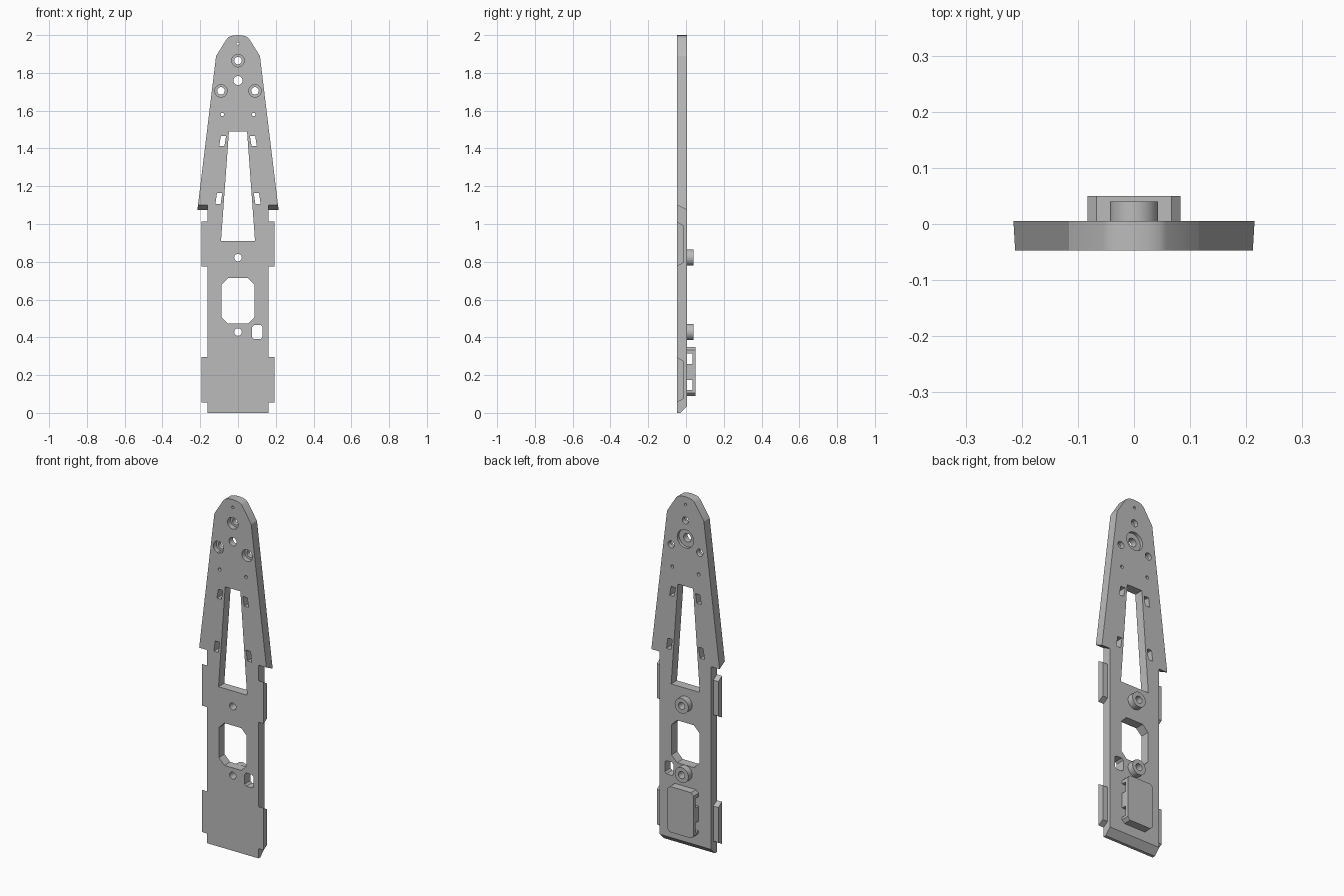
import bpy, bmesh, math

if "Cube" in bpy.data.objects:
    bpy.data.objects.remove(bpy.data.objects["Cube"], do_unlink=True)

FRONT, BACK = -0.047, 0.005
grey = bpy.data.materials.new("plain grey")
grey.use_nodes = True
grey.diffuse_color = (0.5, 0.5, 0.5, 1)
grey.node_tree.nodes["Principled BSDF"].inputs["Base Color"].default_value = (0.5, 0.5, 0.5, 1)


def loft(name, loops):
    """Solid through outlines [(y, [(x, z), ...]), ...] with equal point counts."""
    bm = bmesh.new()
    rings = [[bm.verts.new((x, y, z)) for x, z in pts] for y, pts in loops]
    n = len(rings[0])
    for a, b in zip(rings, rings[1:]):
        for i in range(n):
            j = (i + 1) % n
            bm.faces.new((a[i], a[j], b[j], b[i]))
    bm.faces.new(rings[0])
    bm.faces.new(rings[-1])
    bmesh.ops.recalc_face_normals(bm, faces=bm.faces)
    me = bpy.data.meshes.new(name)
    bm.to_mesh(me)
    bm.free()
    me.materials.append(grey)
    ob = bpy.data.objects.new(name, me)
    bpy.context.scene.collection.objects.link(ob)
    return ob


def prism(name, pts, y0, y1):
    return loft(name, [(y0, pts), (y1, pts)])


def circle(x, z, r, n=32):
    return [(x + r * math.cos(math.tau * i / n), z + r * math.sin(math.tau * i / n)) for i in range(n)]


def mirrored(half):
    """Close a right-hand half outline across x = 0."""
    return half + [(-x, z) for x, z in reversed(half) if x > 0]


def chamfered(x0, x1, z0, z1, c):
    return [(x0 + c, z0), (x1 - c, z0), (x1, z0 + c), (x1, z1 - c),
            (x1 - c, z1), (x0 + c, z1), (x0, z1 - c), (x0, z0 + c)]


def cut(target, cutters):
    for c in cutters:
        c.hide_render = True
        mod = target.modifiers.new("cut", "BOOLEAN")
        mod.operation, mod.solver, mod.object = "DIFFERENCE", "EXACT", c
    deps = bpy.context.evaluated_depsgraph_get()
    me = bpy.data.meshes.new_from_object(target.evaluated_get(deps))
    target.modifiers.clear()
    target.data = me
    for c in cutters:
        bpy.data.objects.remove(c, do_unlink=True)


# Plate: bottom edge bevelled at the back, shoulders sloping down to the back
def plate_outline(bottom, shoulder):
    edge = 0.116 + (1.89 - shoulder) * 0.1213
    return mirrored([(0.162, bottom), (0.162, shoulder), (edge, shoulder), (0.116, 1.89),
                     (0.058, 1.982), (0.045, 1.992), (0.025, 1.998), (0, 2.0)])


plate = loft("plate", [(FRONT, plate_outline(0, 1.1)), (-0.03, plate_outline(0, 1.092)),
                       (BACK, plate_outline(0.035, 1.075))])

# Openings and through holes
Y0, Y1 = -0.1, 0.1
cutters = [
    prism("window", mirrored([(0.09, 0.91), (0.048, 1.49)]), Y0, Y1),
    prism("octagon", chamfered(-0.088, 0.088, 0.472, 0.713, 0.035), Y0, Y1),
    prism("small_opening", chamfered(0.075, 0.13, 0.39, 0.465, 0.01), Y0, Y1),
]
holes = [(0, 1.955, 0.007), (0, 1.865, 0.02), (0, 1.76, 0.024), (0, 0.822, 0.02), (0, 0.428, 0.02)]
for s in (-1, 1):
    holes += [(s * 0.09, 1.705, 0.02), (s * 0.083, 1.58, 0.009)]
    for x, z, h in ((0.063, 1.465, 0.053), (0.083, 1.165, 0.06)):
        slot = [(x, z), (x + 0.028, z), (x + 0.037, z - h), (x + 0.009, z - h)]
        cutters.append(prism("slot", [(s * a, b) for a, b in slot], Y0, Y1))
cutters += [prism("hole", circle(*h), Y0, Y1) for h in holes]

# Counterbores: three at the front, one wide one at the back
for x, z in ((0, 1.865), (-0.09, 1.705), (0.09, 1.705)):
    cutters.append(prism("counterbore", circle(x, z, 0.033), Y0, -0.02))
cutters.append(prism("back_counterbore", circle(0, 1.76, 0.052), -0.012, Y1))
cut(plate, cutters)
parts = [plate]

# Side tabs with sloping ends
for side, s in (("left", 1), ("right", -1)):
    for level, z0, z1 in (("lower", 0.055, 0.295), ("upper", 0.775, 1.012)):
        def tab(inset):
            return [(s * 0.162, z0 + inset), (s * 0.194, z0 + inset),
                    (s * 0.194, z1 - inset), (s * 0.162, z1 - inset)]
        parts.append(loft(f"{side}_{level}_tab", [(FRONT, tab(0)), (-0.014, tab(0.02))]))

# Hollow bosses on the back
for level, z in (("lower", 0.428), ("upper", 0.822)):
    boss = prism(f"{level}_boss", circle(0, z, 0.043), BACK, 0.04)
    cut(boss, [prism("bore", circle(0, z, 0.02), Y0, Y1)])
    parts.append(boss)

# Raised block on the back with two sideways slots
block = prism("back_block", chamfered(-0.083, 0.083, 0.09, 0.35, 0.016), BACK, 0.05)
cut(block, [prism("tunnel", [(-0.2, z), (0.2, z), (0.2, z + 0.055), (-0.2, z + 0.055)], 0.0, 0.034)
            for z in (0.12, 0.26)])
parts.append(block)

# Smooth the round walls, keep edges sharp
for ob in parts:
    bpy.ops.object.select_all(action="DESELECT")
    ob.select_set(True)
    bpy.context.view_layer.objects.active = ob
    bpy.ops.object.shade_smooth_by_angle(angle=math.radians(25))
